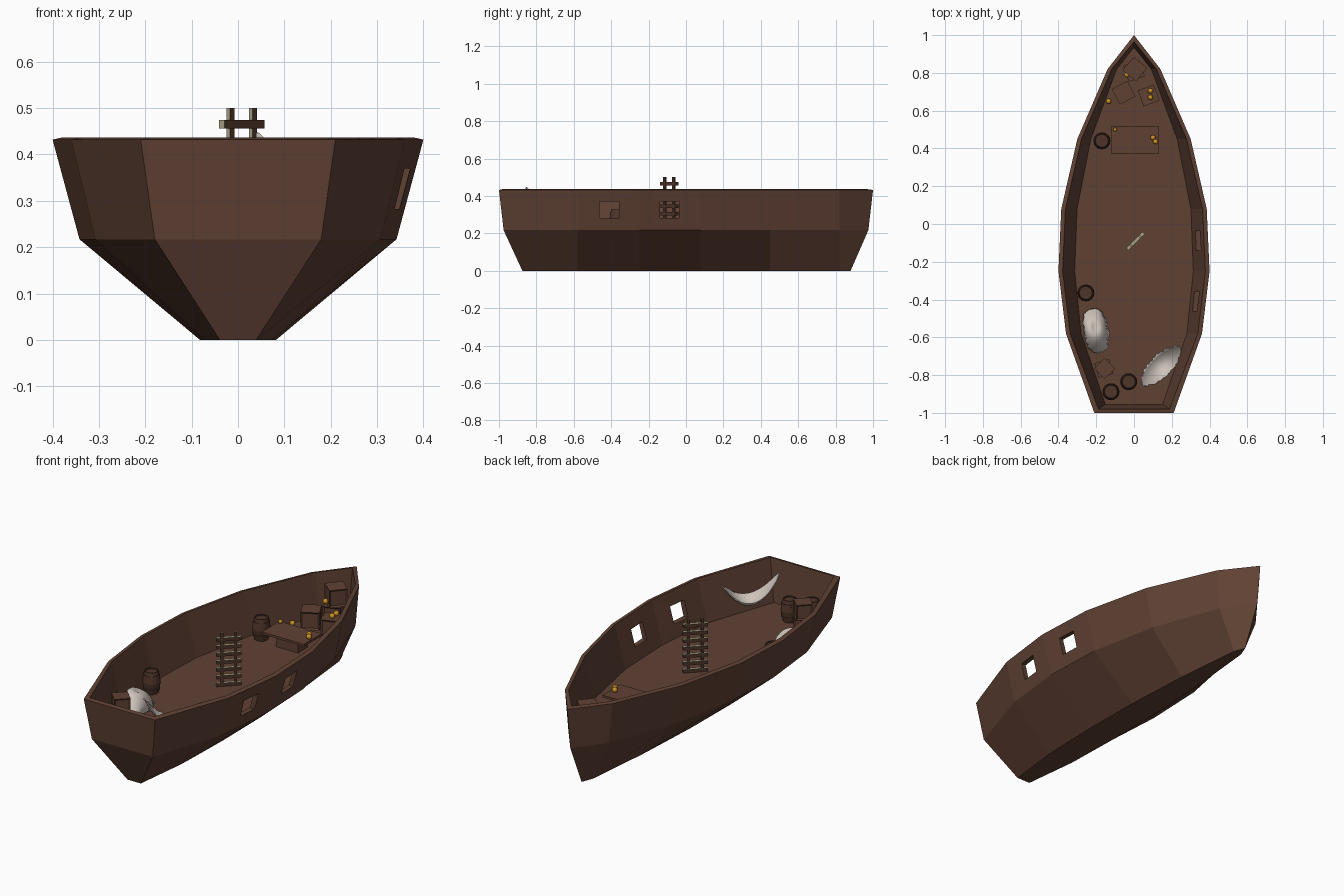
import bpy, bmesh, math, random
from mathutils import Matrix, Vector

if "Cube" in bpy.data.objects:
    bpy.data.objects.remove(bpy.data.objects["Cube"])
random.seed(4)

def mat(name, c):
    m = bpy.data.materials.new(name)
    m.diffuse_color = (*c, 1)
    m.use_nodes = True
    m.node_tree.nodes["Principled BSDF"].inputs["Base Color"].default_value = m.diffuse_color
    return m

WOOD = mat("brown wood", (0.117, 0.053, 0.034))
DARK = mat("dark wood", (0.078, 0.035, 0.023))
GOLD = mat("gold", (0.60, 0.29, 0.015))
BEIGE = mat("pale rope beige", (0.42, 0.38, 0.25))
CLOTH = mat("off white cloth", (0.62, 0.55, 0.50))
FLOOR = 0.215

def make(name, bm, mats, smooth=False):
    me = bpy.data.meshes.new(name)
    bmesh.ops.recalc_face_normals(bm, faces=bm.faces)
    bm.to_mesh(me)
    bm.free()
    for m in mats:
        me.materials.append(m)
    ob = bpy.data.objects.new(name, me)
    bpy.context.collection.objects.link(ob)
    if smooth:
        me.polygons.foreach_set("use_smooth", [True] * len(me.polygons))
    return ob

def add_box(bm, loc, size, rot=0):
    m = Matrix.Translation(loc) @ Matrix.Rotation(rot, 4, 'Z') @ Matrix.Diagonal((*size, 1))
    return bmesh.ops.create_cube(bm, size=1, matrix=m)["verts"]

def loft(bm, rings, cap=True, closed=True):
    vs = [[bm.verts.new(p) for p in r] for r in rings]
    n = len(vs[0])
    for a, b in zip(vs, vs[1:]):
        for i in range(n if closed else n - 1):
            j = (i + 1) % n
            bm.faces.new((a[i], a[j], b[j], b[i]))
    if cap:
        bm.faces.new(vs[0])
        bm.faces.new(vs[-1])

# hull: lofted keel, chine, rim, inner rim and deck outlines
half = [(0.21, -1.0), (0.36, -0.58), (0.40, -0.25), (0.385, 0.08), (0.30, 0.45), (0.14, 0.82)]

def outline(z, fx, dx, stern, bow):
    pts = [(max(x * fx - dx, 0.008), max(y, stern), z) for x, y in half]
    return pts + [(0, bow, z)] + [(-x, y, zz) for x, y, zz in reversed(pts)]

bm = bmesh.new()
loft(bm, [outline(0, 0.225, 0.008, -0.875, 0.88),
          outline(0.217, 0.855, 0, -0.975, 0.975),
          outline(0.432, 1, 0, -1.0, 1.0),
          outline(0.437, 1, 0.022, -0.98, 0.965),
          outline(FLOOR, 0.855, 0.028, -0.955, 0.935)])
hull = make("hull", bm, [WOOD])

# two windows through the right side
bm = bmesh.new()
for y in (-0.41, -0.088):
    add_box(bm, (0.36, y, 0.326), (0.24, 0.103, 0.088))
cutter = make("window_cutter", bm, [WOOD])
cutter.hide_render = True
mod = hull.modifiers.new("windows", 'BOOLEAN')
mod.operation = 'DIFFERENCE'
mod.solver = 'EXACT'
mod.object = cutter
bpy.context.view_layer.objects.active = hull
bpy.ops.object.modifier_apply(modifier=mod.name)
bpy.data.objects.remove(cutter)

# ladder: two posts and seven rungs set diagonally
bm = bmesh.new()
ang = math.radians(45)
along = Vector((math.cos(ang), math.sin(ang), 0))
mid = Vector((0.008, -0.09, 0))
for s in (-1, 1):
    add_box(bm, mid + along * 0.034 * s + Vector((0, 0, (FLOOR + 0.5) / 2)),
            (0.014, 0.011, 0.5 - FLOOR), ang)
for i in range(7):
    add_box(bm, mid + Vector((0, 0, 0.225 + i * 0.04)), (0.122, 0.018, 0.018), ang)
bmesh.ops.recalc_face_normals(bm, faces=bm.faces)
for f in bm.faces:  # tops and one end are pale
    f.normal_update()
    f.material_index = 1 if f.normal.z > 0.5 or f.normal.dot(along) < -0.9 else 0
make("ladder", bm, [DARK, BEIGE])

# table on a pedestal box
bm = bmesh.new()
add_box(bm, (0.005, 0.445, 0.285), (0.25, 0.15, 0.012))
add_box(bm, (0.005, 0.445, 0.247), (0.13, 0.08, 0.064))
make("table", bm, [WOOD])

# crates with sunken panels
def crate(name, x, y, z, s, rot):
    bm = bmesh.new()
    add_box(bm, (x, y, z + s / 2), (s, s, s), math.radians(rot))
    bmesh.ops.inset_individual(bm, faces=[f for f in bm.faces if abs(f.normal.z) < 0.5],
                               thickness=s * 0.12, depth=-s * 0.06)
    make(name, bm, [WOOD])

for i, c in enumerate([(-0.055, 0.695, FLOOR, 0.093, 28), (0.078, 0.68, FLOOR, 0.09, 20),
                       (0.0, 0.81, FLOOR, 0.09, 20), (0.005, 0.82, 0.305, 0.092, 50),
                       (-0.16, -0.765, FLOOR, 0.08, 15), (-0.155, -0.765, 0.295, 0.08, 45)]):
    crate("crate_%d" % (i + 1), *c)

# barrels: bulged profile with hoops and a recessed lid
prof = [(0.034, 0), (0.038, 0.018), (0.041, 0.018), (0.043, 0.03), (0.041, 0.031), (0.045, 0.058),
        (0.041, 0.085), (0.043, 0.086), (0.041, 0.098), (0.038, 0.098), (0.034, 0.116),
        (0.029, 0.116), (0.029, 0.110)]
for i, (x, y) in enumerate([(-0.17, 0.44), (-0.255, -0.365), (-0.122, -0.888), (-0.028, -0.835)]):
    bm = bmesh.new()
    loft(bm, [[(x + r * math.cos(k * math.tau / 16), y + r * math.sin(k * math.tau / 16), FLOOR + z)
               for k in range(16)] for r, z in prof])
    make("barrel_%d" % (i + 1), bm, [DARK])

# gold nuggets
bm = bmesh.new()
for p in [(-0.10, 0.5, 0.301), (0.10, 0.457, 0.303), (0.114, 0.436, 0.303), (-0.037, 0.79, 0.316),
          (-0.134, 0.65, 0.227), (0.087, 0.705, 0.317), (0.087, 0.67, 0.317)]:
    r = 0.010 if p[0] == -0.10 else 0.014
    bmesh.ops.create_icosphere(bm, subdivisions=2, radius=r, matrix=Matrix.Translation(p))
make("gold_nuggets", bm, [GOLD], True)

# cloth hammocks: leaf-shaped sheets with ragged edges
def cloth(name, center, length, width, rot, height, power):
    bm = bmesh.new()
    R = Matrix.Translation(center) @ Matrix.Rotation(math.radians(rot), 4, 'Z')
    rows = []
    for i in range(33):
        u = -1 + i / 16
        w = width * max(1 - u * u, 0.01) ** power
        row = []
        for j in range(13):
            v = -1 + j / 6
            rag = random.uniform(-0.006, 0.006) if abs(v) == 1 else 0
            row.append(R @ Vector((u * length, v * w + rag, height(u, v) + rag * 0.6)))
        rows.append(row)
    loft(bm, rows, cap=False, closed=False)
    ob = make(name, bm, [CLOTH], True)
    s = ob.modifiers.new("thickness", 'SOLIDIFY')
    s.thickness = 0.004

cloth("hung_hammock", (0.143, -0.752, 0), 0.142, 0.058, 45,
      lambda u, v: 0.29 + 0.135 * u * u - 0.022 * u + 0.03 * v * v * (1 - u * u), 0.65)
cloth("fallen_hammock", (-0.203, -0.565, 0), 0.118, 0.066, 100,
      lambda u, v: 0.222 + 0.08 * (1 - u * u) * (1 - v * v) ** 0.6
      + 0.02 * (v + 1) * (1 - u * u) - 0.02 * math.exp(-((u - 0.15) ** 2 + v * v) * 12), 0.35)
